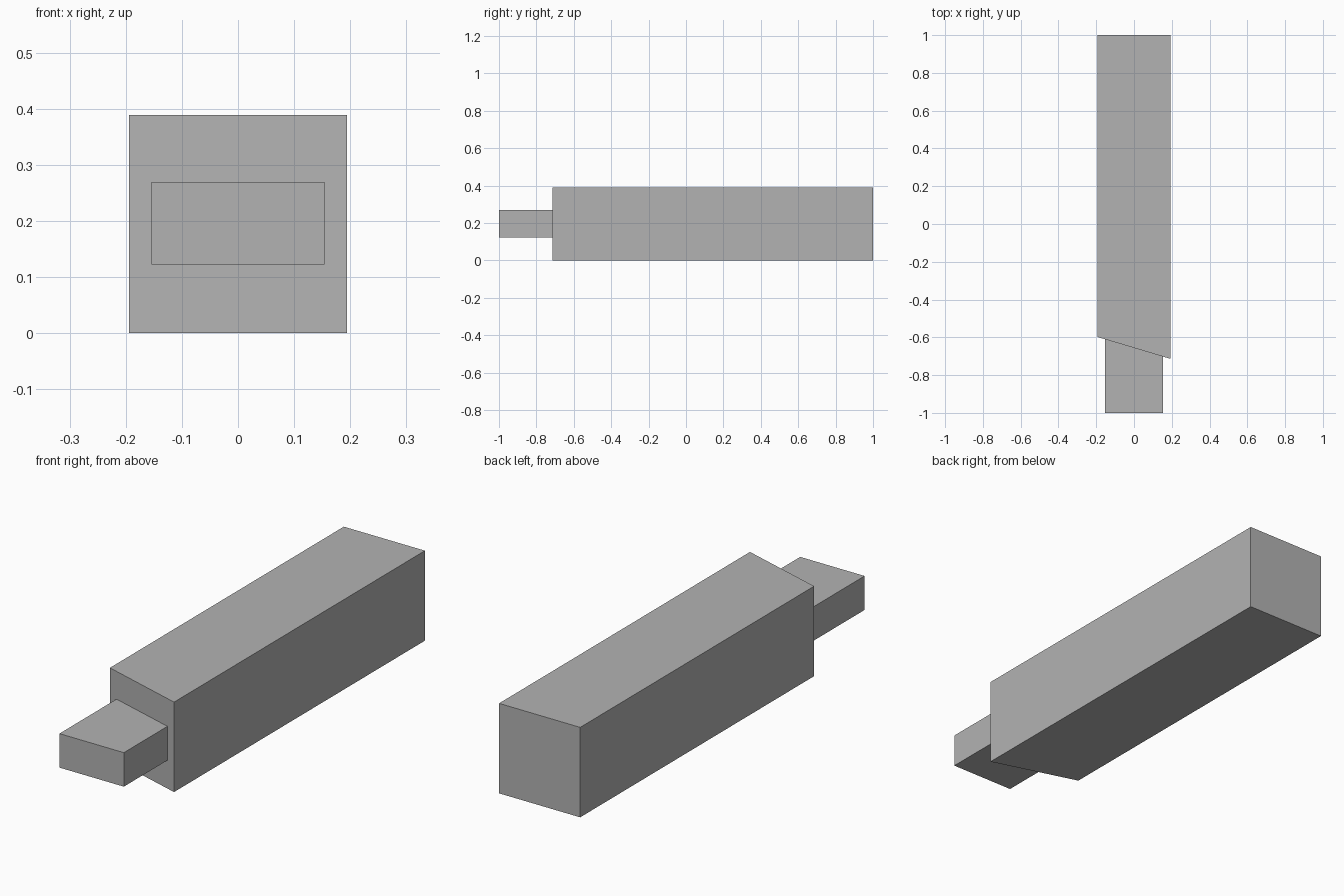
import bpy
import bmesh

if "Cube" in bpy.data.objects:
    bpy.data.objects.remove(bpy.data.objects["Cube"])

grey = bpy.data.materials.new("plain grey")
grey.diffuse_color = (0.45, 0.45, 0.45, 1)
grey.use_nodes = True
grey.node_tree.nodes["Principled BSDF"].inputs["Base Color"].default_value = grey.diffuse_color


def prism(name, outline, z0, z1):
    """Extrude a plan outline straight up from z0 to z1."""
    bm = bmesh.new()
    base = bm.faces.new([bm.verts.new((x, y, z0)) for x, y in outline])
    top = bmesh.ops.extrude_face_region(bm, geom=[base])["geom"]
    verts = [v for v in top if isinstance(v, bmesh.types.BMVert)]
    bmesh.ops.translate(bm, verts=verts, vec=(0, 0, z1 - z0))
    bmesh.ops.recalc_face_normals(bm, faces=bm.faces)
    mesh = bpy.data.meshes.new(name)
    bm.to_mesh(mesh)
    bm.free()
    mesh.materials.append(grey)
    obj = bpy.data.objects.new(name, mesh)
    bpy.context.collection.objects.link(obj)
    return obj


W, P = 0.194, 0.154              # half widths of body and plug
LEFT_Y, RIGHT_Y = -0.598, -0.714  # ends of the slanted front face


def slant_y(x):
    return LEFT_Y + (RIGHT_Y - LEFT_Y) * (x + W) / (2 * W)


# long square body with a slanted front end
prism("body", [(-W, LEFT_Y), (W, RIGHT_Y), (W, 1), (-W, 1)], 0, 0.389)

# flat plug, its back end following the slant just inside the body
prism("plug", [(-P, -1), (P, -1), (P, slant_y(P) + 0.005), (-P, slant_y(-P) + 0.005)],
      0.122, 0.269)
